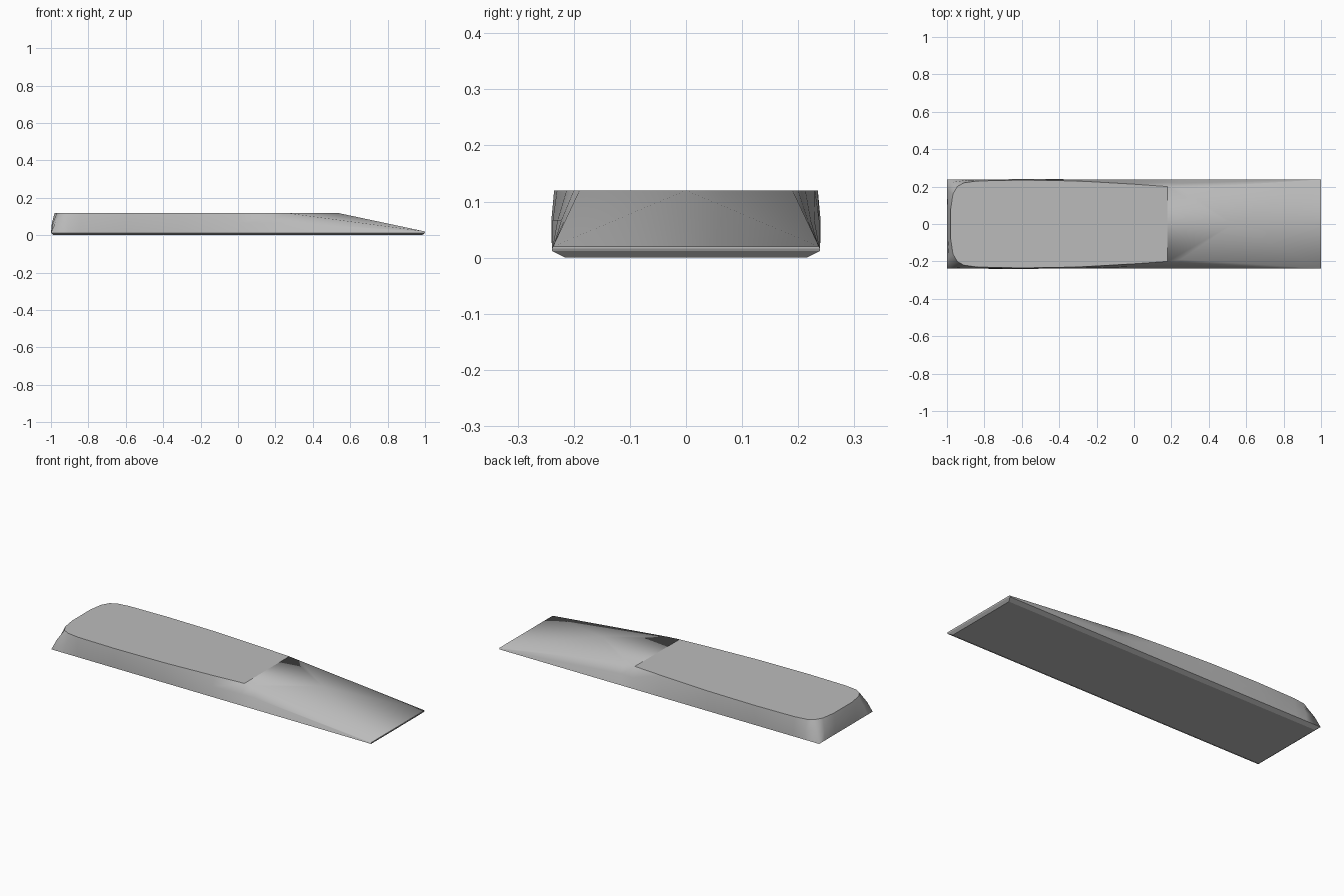
import bpy
import bmesh
from mathutils import Vector

cube = bpy.data.objects.get("Cube")
if cube:
    bpy.data.objects.remove(cube, do_unlink=True)

HALF_WIDTH, TOP, LIP, TIP = 0.239, 0.12, 0.012, 0.02

# One flat colour
grey = bpy.data.materials.new("plain grey")
grey.use_nodes = True
colour = (0.5, 0.5, 0.5, 1)
grey.diffuse_color = colour
grey.node_tree.nodes["Principled BSDF"].inputs["Base Color"].default_value = colour

# Half outline of the top rim, from the blunt end to the start of the slope
rim = [(-0.98, 0.08), (-0.968, 0.16), (-0.945, 0.2), (-0.91, 0.22), (-0.84, 0.23),
       (-0.6, 0.235), (-0.3, 0.23), (0, 0.213), (0.18, 0.2), (0.25, 0.19)]
CORNER = 2


def column(i, x, y):
    """Four points down the wall: rim, bulged middle, lip and underside."""
    if i < CORNER:
        base = Vector((-1, y * 1.19, LIP))
    elif i == CORNER:
        base = Vector((-1, HALF_WIDTH, LIP))
    else:
        base = Vector((x, HALF_WIDTH, LIP))
    top = Vector((x, y, TOP))
    middle = top.lerp(base, 0.5)
    middle.x -= 0.005 if i <= CORNER else 0
    middle.y += 0.003 if i >= CORNER else 0
    under = Vector((max(base.x, -0.985), min(base.y, 0.215), 0))
    return [top, middle, base, under]


half = [column(i, x, y) for i, (x, y) in enumerate(rim)]
# Thin edge at the end of the slope
half.append([Vector((1, HALF_WIDTH - 0.002, TIP)), Vector((1, HALF_WIDTH, 0.016)),
             Vector((0.998, HALF_WIDTH, LIP)), Vector((0.985, 0.215, 0))])
mirrored = [[Vector((p.x, -p.y, p.z)) for p in col] for col in reversed(half)]

bm = bmesh.new()
cols = [[bm.verts.new(p) for p in col] for col in half + mirrored]
n, h = len(cols), len(half)

# Walls and underside
for i in range(n):
    a, b = cols[i], cols[(i + 1) % n]
    for k in range(3):
        bm.faces.new((a[k], b[k], b[k + 1], a[k + 1]))
bottom = bm.faces.new([c[3] for c in cols])

# Flat top, then the slope fanned around its crest
tops = [c[0] for c in cols]
flat_top = bm.faces.new(tops[:h - 2] + tops[h + 2:])
crest = bm.verts.new((0.53, 0, TOP))
fan = tops[h - 3:h + 3]
for a, b in zip(fan, fan[1:]):
    bm.faces.new((a, b, crest))
bm.faces.new((fan[-1], fan[0], crest))
bmesh.ops.recalc_face_normals(bm, faces=bm.faces)

# Smooth everywhere except the flat top, rim, lip and thin end
for f in bm.faces:
    f.smooth = f not in (flat_top, bottom)
for e in bm.edges:
    zs = [v.co.z for v in e.verts]
    xs = [v.co.x for v in e.verts]
    on_rim = flat_top in e.link_faces and abs(xs[0] - xs[1]) + min(xs) < 0.5 and max(xs) < 0.17
    lip = max(zs) < LIP + 0.001
    end = min(xs) > 0.97
    flat_join = flat_top in e.link_faces and max(xs) > 0.17 and min(xs) < 0.17
    e.smooth = not (on_rim or lip or end or flat_join)

mesh = bpy.data.meshes.new("wedge_block")
bm.to_mesh(mesh)
bm.free()
mesh.materials.append(grey)
block = bpy.data.objects.new("wedge_block", mesh)
bpy.context.collection.objects.link(block)
